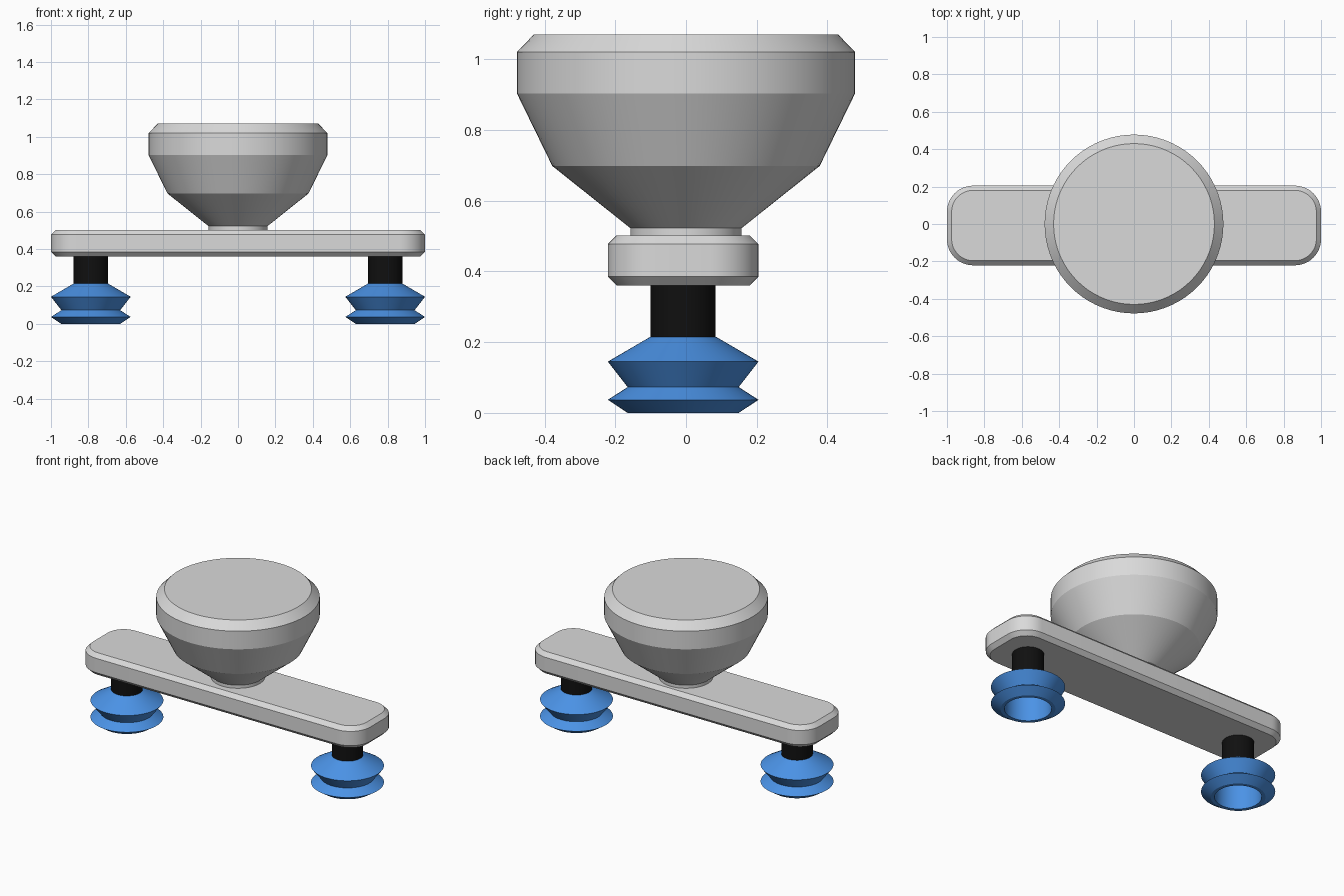
import bpy, bmesh, math
from mathutils import Matrix, Vector

cube = bpy.data.objects.get("Cube")
if cube:
    bpy.data.objects.remove(cube, do_unlink=True)


def material(name, color):
    m = bpy.data.materials.new(name)
    m.use_nodes = True
    m.diffuse_color = (*color, 1)
    m.node_tree.nodes["Principled BSDF"].inputs["Base Color"].default_value = (*color, 1)
    return m


grey = material("light_grey", (0.7, 0.7, 0.7))
blue = material("rubber_blue", (0.07, 0.29, 0.79))
black = material("stem_black", (0.005, 0.005, 0.005))


def finish(name, bm, mat, location):
    bmesh.ops.recalc_face_normals(bm, faces=bm.faces)
    mesh = bpy.data.meshes.new(name)
    bm.to_mesh(mesh)
    bm.free()
    mesh.materials.append(mat)
    ob = bpy.data.objects.new(name, mesh)
    ob.location = location
    bpy.context.collection.objects.link(ob)
    bpy.ops.object.select_all(action="DESELECT")
    ob.select_set(True)
    bpy.context.view_layer.objects.active = ob
    bpy.ops.object.shade_smooth_by_angle(angle=math.radians(20))
    return ob


def loft(bm, rings):
    """Bridge equal-length point rings and cap both ends."""
    loops = [[bm.verts.new(p) for p in ring] for ring in rings]
    for a, b in zip(loops, loops[1:]):
        n = len(a)
        for i in range(n):
            j = (i + 1) % n
            bm.faces.new((a[i], a[j], b[j], b[i]))
    bm.faces.new(loops[0])
    bm.faces.new(loops[-1])


def turned(name, profile, mat, location, sides=72):
    """Solid of revolution from (radius, height) points."""
    bm = bmesh.new()
    circle = [(math.cos(t), math.sin(t)) for t in
              (2 * math.pi * i / sides for i in range(sides))]
    loft(bm, [[(r * c, r * s, z) for c, s in circle] for r, z in profile])
    return finish(name, bm, mat, location)


def rounded_ring(half_x, half_y, radius, z, steps=12):
    ring = []
    for k, (sx, sy) in enumerate(((1, 1), (-1, 1), (-1, -1), (1, -1))):
        for i in range(steps + 1):
            t = (k + i / steps) * math.pi / 2
            ring.append((sx * (half_x - radius) + radius * math.cos(t),
                         sy * (half_y - radius) + radius * math.sin(t), z))
    return ring


OFFSET_Y = -0.008

# Crossbar with rounded corners and chamfered rims
bm = bmesh.new()
loft(bm, [rounded_ring(1 - d, 0.213 - d, 0.14 - d, z) for d, z in
          ((0.025, 0.36), (0, 0.385), (0, 0.477), (0.025, 0.502))])
finish("crossbar", bm, grey, (0, OFFSET_Y, 0))

# Mounting head with its narrow collar
turned("mounting_head",
       [(0.157, 0.49), (0.157, 0.522), (0.378, 0.698), (0.478, 0.903),
        (0.478, 1.02), (0.43, 1.07)], grey, (0, 0, 0))

# Stems and hollow bellows suction cups
for side, x in (("right", -0.787), ("left", 0.787)):
    spot = (x, OFFSET_Y, 0)
    turned(side + "_stem", [(0.092, 0.2), (0.092, 0.365)], black, spot)
    turned(side + "_suction_cup",
           [(0.06, 0.19), (0.135, 0.16), (0.135, 0.02), (0.135, 0),
            (0.157, 0), (0.213, 0.037), (0.157, 0.073), (0.213, 0.145),
            (0.093, 0.215)], blue, spot)
